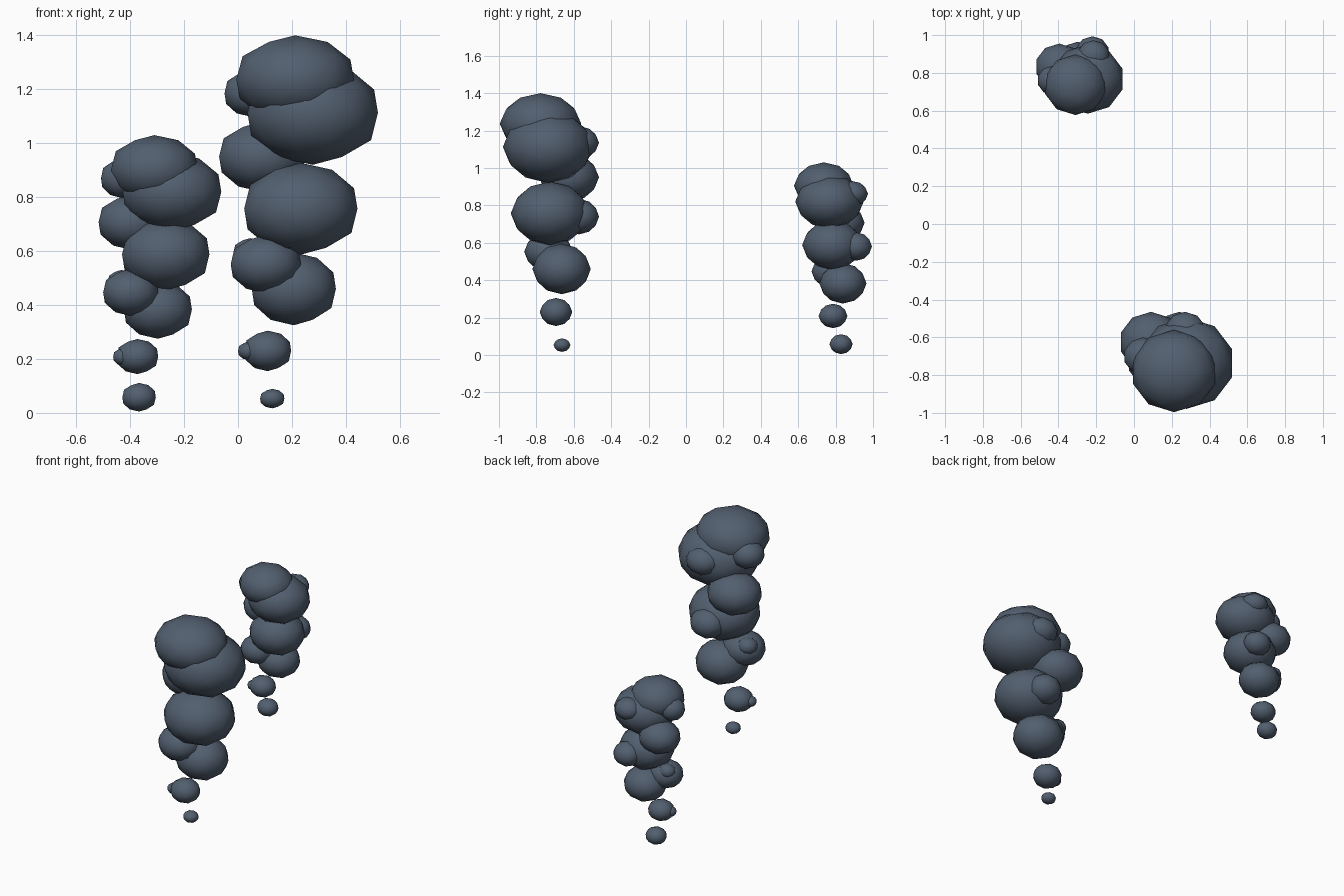
import bpy

smoke = bpy.data.materials.new("slate smoke")
smoke.diffuse_color = (0.085, 0.115, 0.16, 1)


def puff(name, x, y, z, r, h):
    """One flattened, smooth-shaded low-poly smoke ball: r = half width, h = half height."""
    bpy.ops.mesh.primitive_ico_sphere_add(subdivisions=2, radius=1)
    ob = bpy.context.object
    ob.name = name
    # Fit the faceted ball exactly to its half sizes
    verts = ob.data.vertices
    fit = [max(abs(v.co[i]) for v in verts) for i in range(3)]
    for v in verts:
        v.co = (v.co.x * r / fit[0], v.co.y * r / fit[1], v.co.z * h / fit[2])
    ob.location = (x, y, z)
    ob.data.materials.append(smoke)
    bpy.ops.object.shade_smooth()


def column(name, main, small):
    for kind, rows in (("puff", main), ("side_puff", small)):
        for i, row in enumerate(rows):
            puff(f"{name}_{kind}_{i + 1}", *row)


# Tall front column, from the bottom wisp to the crown
column("tall_column", [
    (0.127, -0.663, 0.053, 0.045, 0.036),
    (0.11, -0.695, 0.23, 0.087, 0.075),
    (0.207, -0.665, 0.46, 0.156, 0.135),
    (0.103, -0.735, 0.552, 0.13, 0.108),
    (0.233, -0.727, 0.757, 0.21, 0.17),
    (0.09, -0.625, 0.95, 0.16, 0.13),
    (0.277, -0.737, 1.113, 0.242, 0.193),
    (0.212, -0.778, 1.237, 0.218, 0.163),
], [
    (0.04, -0.71, 0.23, 0.04, 0.034),
    (0.045, -0.69, 0.595, 0.062, 0.053),
    (0.24, -0.572, 0.74, 0.107, 0.095),
    (0.05, -0.70, 1.185, 0.1, 0.087),
    (0.27, -0.57, 1.135, 0.105, 0.088),
])

# Short rear column
column("short_column", [
    (-0.367, 0.829, 0.058, 0.062, 0.053),
    (-0.373, 0.786, 0.209, 0.077, 0.065),
    (-0.297, 0.839, 0.383, 0.126, 0.108),
    (-0.398, 0.773, 0.447, 0.102, 0.087),
    (-0.268, 0.783, 0.588, 0.162, 0.133),
    (-0.395, 0.833, 0.707, 0.122, 0.102),
    (-0.245, 0.767, 0.82, 0.183, 0.145),
    (-0.31, 0.737, 0.905, 0.16, 0.125),
], [
    (-0.425, 0.77, 0.208, 0.038, 0.033),
    (-0.433, 0.81, 0.485, 0.05, 0.045),
    (-0.22, 0.91, 0.58, 0.084, 0.076),
    (-0.43, 0.76, 0.87, 0.078, 0.073),
    (-0.215, 0.89, 0.862, 0.083, 0.068),
])
